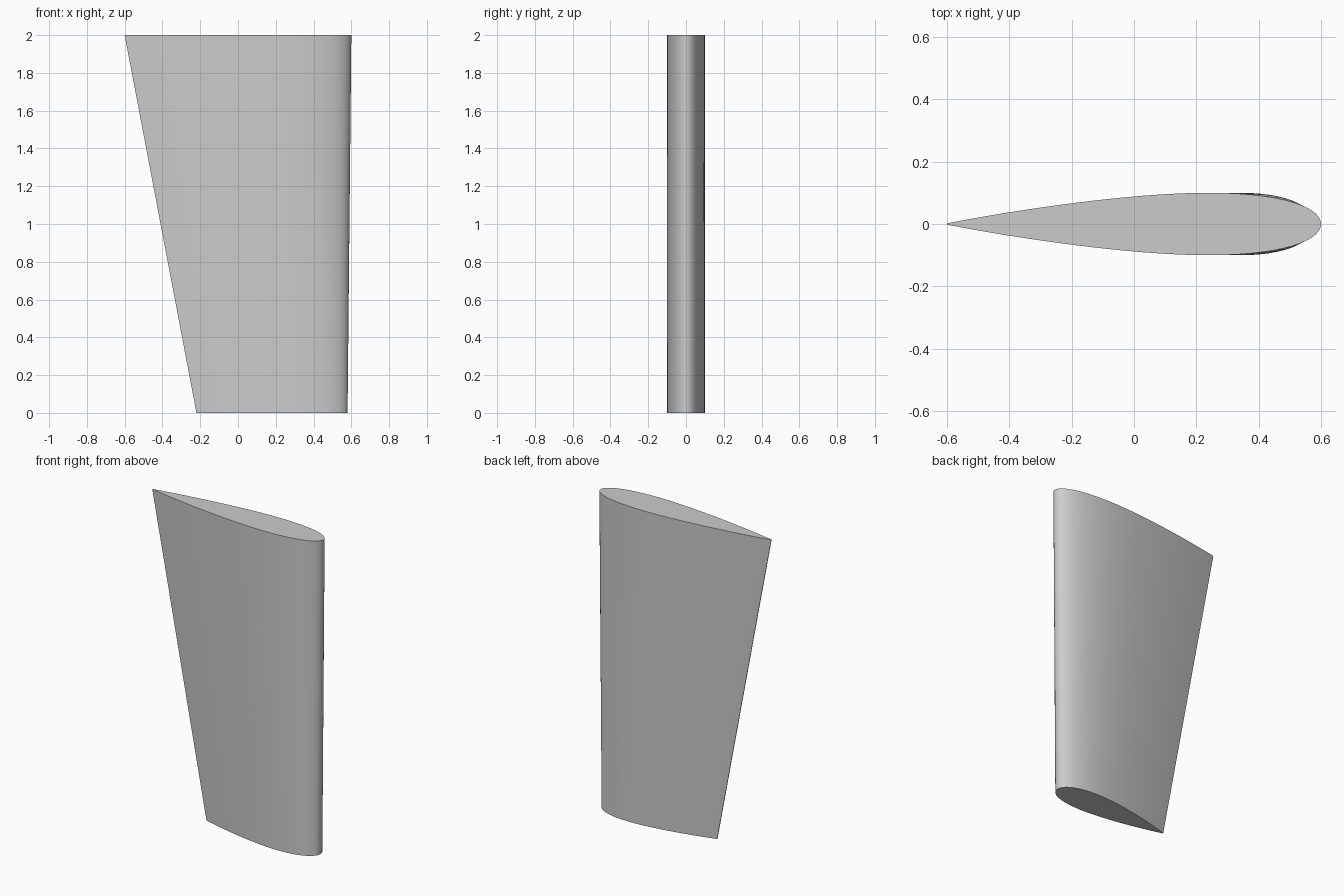
import bpy
import bmesh
import math

cube = bpy.data.objects.get("Cube")
if cube:
    bpy.data.objects.remove(cube, do_unlink=True)

grey = bpy.data.materials.new("light grey")
grey.use_nodes = True
colour = (0.6, 0.6, 0.6, 1)
grey.diffuse_color = colour
grey.node_tree.nodes["Principled BSDF"].inputs["Base Color"].default_value = colour

STEPS = 40


def half_thickness(s):
    """Symmetric foil section, s runs from nose (0) to trailing edge (1)."""
    return 0.2969 * math.sqrt(s) - 0.126 * s - 0.3516 * s**2 + 0.2843 * s**3 - 0.1015 * s**4


def foil_ring(bm, nose, tail, z):
    """Closed section, with points bunched towards the nose."""
    stations = [(1 - math.cos(math.pi * i / STEPS)) / 2 for i in range(STEPS + 1)]
    outline = [(s, 1) for s in reversed(stations)] + [(s, -1) for s in stations[1:]]
    return [bm.verts.new((nose + (tail - nose) * s, side * half_thickness(s), z))
            for s, side in outline]


# Tapered foil blade: constant thickness, chord narrows towards the bottom
bm = bmesh.new()
bottom = foil_ring(bm, 0.58, -0.22, 0)
top = foil_ring(bm, 0.6, -0.6, 2)
count = len(top)
for i in range(count):
    j = (i + 1) % count
    bm.faces.new((bottom[i], bottom[j], top[j], top[i]))
bm.faces.new(bottom)
bm.faces.new(top)
bmesh.ops.recalc_face_normals(bm, faces=bm.faces)

mesh = bpy.data.meshes.new("foil_blade")
bm.to_mesh(mesh)
bm.free()
mesh.materials.append(grey)
blade = bpy.data.objects.new("foil_blade", mesh)
bpy.context.collection.objects.link(blade)

# Smooth skin, crisp end caps and trailing edge
bpy.ops.object.select_all(action="DESELECT")
blade.select_set(True)
bpy.context.view_layer.objects.active = blade
bpy.ops.object.shade_smooth_by_angle(angle=math.radians(30))
